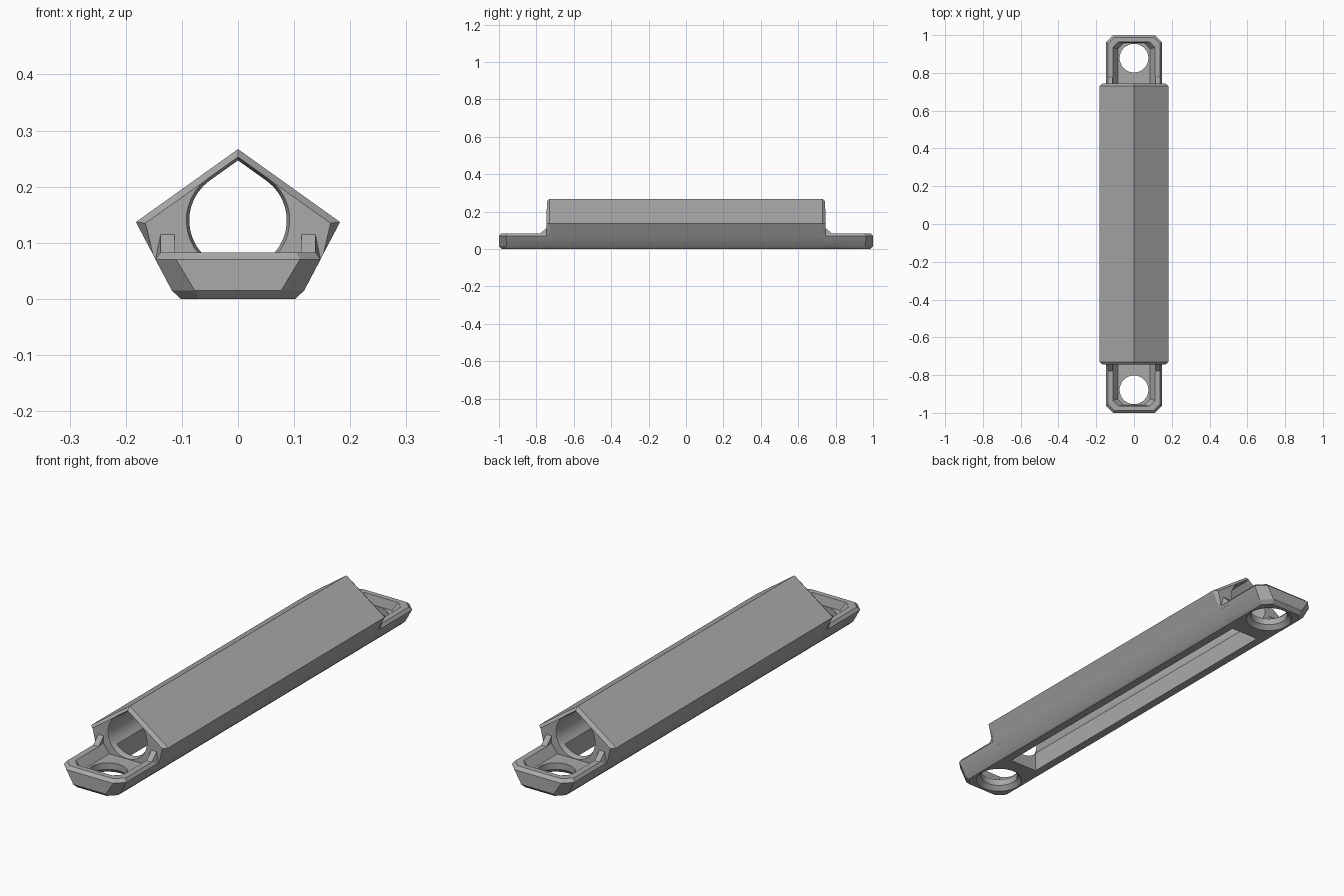
import bpy, bmesh, math

cube = bpy.data.objects.get("Cube")
if cube:
    bpy.data.objects.remove(cube)

grey = bpy.data.materials.new("plain_grey")
grey.use_nodes = True
COLOR = (0.4, 0.4, 0.4, 1)
grey.diffuse_color = COLOR
grey.node_tree.nodes["Principled BSDF"].inputs["Base Color"].default_value = COLOR


def loft(name, rings):
    """Closed solid through rings that all have the same point count."""
    bm = bmesh.new()
    loops = [[bm.verts.new(p) for p in ring] for ring in rings]
    n = len(loops[0])
    for a, b in zip(loops, loops[1:]):
        for i in range(n):
            j = (i + 1) % n
            bm.faces.new((a[i], a[j], b[j], b[i]))
    bm.faces.new(loops[0])
    bm.faces.new(loops[-1])
    bmesh.ops.recalc_face_normals(bm, faces=bm.faces)
    mesh = bpy.data.meshes.new(name)
    bm.to_mesh(mesh)
    bm.free()
    mesh.materials.append(grey)
    obj = bpy.data.objects.new(name, mesh)
    bpy.context.scene.collection.objects.link(obj)
    return obj


def section(half, y):
    """Mirrored x-z outline, given bottom to top, placed at y."""
    left = [(-x, z) for x, z in reversed(half) if x > 0]
    return [(x, y, z) for x, z in half + left]


def plan(w, near, far, corner, z, side):
    """Rectangle with clipped outer corners at height z."""
    pts = [(-w, near), (-w, far - corner), (corner - w, far),
           (w - corner, far), (w, far - corner), (w, near)]
    return [(x, side * y, z) for x, y in pts]


def teardrop(r, y):
    """Round bore whose top comes to a point parallel to the roof."""
    zc, start, steps = 0.14, math.atan2(0.814, 0.581), 30
    sweep = math.pi + 2 * start
    pts = [(0, y, zc + r / 0.814)]
    for i in range(steps + 1):
        a = start - sweep * i / steps
        pts.append((r * math.cos(a), y, zc + r * math.sin(a)))
    return pts


def circle(r, y, z, n=48):
    return [(r * math.cos(2 * math.pi * i / n),
             y + r * math.sin(2 * math.pi * i / n), z) for i in range(n)]


def box(name, x0, x1, y0, y1, z0, z1):
    return loft(name, [[(x0, y0, z), (x1, y0, z), (x1, y1, z), (x0, y1, z)]
                       for z in (z0, z1)])


# Five-sided sleeve with bevelled ends
full = [(0.102, 0), (0.118, 0.015), (0.152, 0.08), (0.182, 0.137), (0, 0.267)]
inset = full[:3] + [(0.165, 0.135), (0, 0.252)]
sleeve = loft("sleeve", [section(inset, -0.745), section(full, -0.73),
                         section(full, 0.73), section(inset, 0.745)])

added, cutters = [], []
for side in (-1, 1):
    # Mounting tab with bevelled edges
    added.append(loft("mounting_tab", [
        plan(0.102, 0.72, 0.985, 0.032, 0, side),
        plan(0.118, 0.72, 1, 0.041, 0.015, side),
        plan(0.147, 0.72, 1, 0.037, 0.07, side),
        plan(0.138, 0.72, 0.987, 0.034, 0.083, side)]))
    # Sloped gussets between tab rim and sleeve
    for s in (-1, 1):
        added.append(loft("gusset", [
            [(s * x, side * y, z) for x, z in
             ((0.105, 0.06), (0.142, 0.06), (0.147, 0.07),
              (0.138, top), (0.105, top))]
            for y, top in ((0.735, 0.118), (0.745, 0.115), (0.779, 0.082))]))
    # Tray recess and screw hole
    cutters.append(loft("tray_recess", [
        plan(0.086, 0.7445, 0.957, 0.03, 0.046, side),
        plan(0.113, 0.7445, 0.965, 0.03, 0.084, side),
        plan(0.113, 0.7445, 0.965, 0.03, 0.15, side)]))
    y = side * 0.878
    cutters.append(loft("screw_hole", [
        circle(0.096, y, -0.002), circle(0.076, y, 0.018), circle(0.076, y, 0.1)]))

# Lengthwise bore and the underside slot
cutters.append(loft("bore", [teardrop(0.094, -0.75), teardrop(0.087, -0.73),
                             teardrop(0.087, 0.73), teardrop(0.094, 0.75)]))
cutters.append(box("underside_slot", -0.066, 0.066, -0.72, 0.72, -0.01, 0.1))

# Combine everything into one solid
for operation, group in (("UNION", added), ("DIFFERENCE", cutters)):
    for helper in group:
        mod = sleeve.modifiers.new(helper.name, "BOOLEAN")
        mod.operation = operation
        mod.solver = "EXACT"
        mod.object = helper
        helper.hide_render = True
bpy.context.view_layer.update()
result = bpy.data.meshes.new_from_object(
    sleeve.evaluated_get(bpy.context.evaluated_depsgraph_get()))
sleeve.modifiers.clear()
sleeve.data = result
for helper in added + cutters:
    bpy.data.objects.remove(helper)

bpy.ops.object.select_all(action="DESELECT")
sleeve.select_set(True)
bpy.context.view_layer.objects.active = sleeve
bpy.ops.object.shade_smooth_by_angle(angle=math.radians(20))
